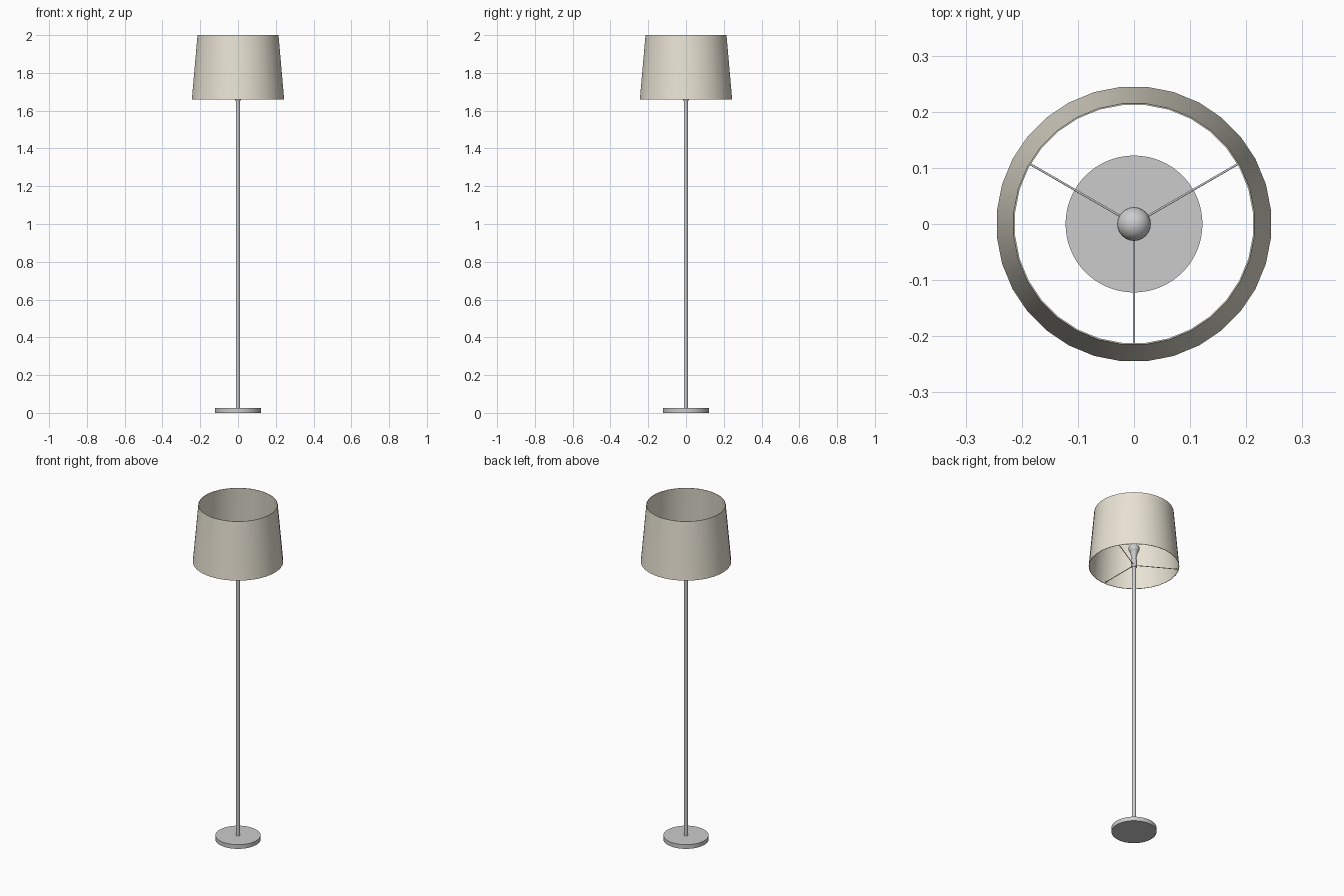
import bpy, math
from mathutils import Vector

if "Cube" in bpy.data.objects:
    bpy.data.objects.remove(bpy.data.objects["Cube"])


def lathe(name, profile, sides, closed=False, turn=0.0, angle=35):
    """Revolve an (r, z) profile around z; r = 0 makes a pole vertex."""
    verts, rings = [], []
    for r, z in profile:
        start = len(verts)
        if r == 0:
            verts.append((0, 0, z))
            rings.append([start] * sides)
        else:
            for i in range(sides):
                a = 2 * math.pi * i / sides + turn
                verts.append((r * math.cos(a), r * math.sin(a), z))
            rings.append(list(range(start, start + sides)))
    pairs = list(zip(rings, rings[1:]))
    if closed:
        pairs.append((rings[-1], rings[0]))
    faces = []
    for lo, hi in pairs:
        for i in range(sides):
            j = (i + 1) % sides
            quad = [lo[i], lo[j], hi[j], hi[i]]
            faces.append(list(dict.fromkeys(quad)))
    mesh = bpy.data.meshes.new(name)
    mesh.from_pydata(verts, [], faces)
    obj = bpy.data.objects.new(name, mesh)
    bpy.context.collection.objects.link(obj)
    smooth(obj, angle)
    return obj


def smooth(obj, angle):
    bpy.ops.object.select_all(action='DESELECT')
    obj.select_set(True)
    bpy.context.view_layer.objects.active = obj
    bpy.ops.object.shade_smooth_by_angle(angle=math.radians(angle))


def rod(name, a, b, radius):
    a, b = Vector(a), Vector(b)
    d = b - a
    bpy.ops.mesh.primitive_cylinder_add(vertices=10, radius=radius, depth=d.length, location=(a + b) / 2)
    obj = bpy.context.object
    obj.name = name
    obj.rotation_euler = d.to_track_quat('Z', 'Y').to_euler()
    smooth(obj, 40)


# Round foot and pole
lathe("base", [(0, 0), (0.122, 0), (0.122, 0.025), (0, 0.025)], 64)
lathe("pole", [(0, 0.02), (0.0115, 0.02), (0.0115, 1.665), (0, 1.665)], 24)

# Bulb socket
lathe("socket", [(0, 1.655), (0.015, 1.655), (0.017, 1.66), (0.017, 1.70),
                 (0.014, 1.705), (0, 1.705)], 24)

# Pear-shaped bulb: narrow neck flowing into a sphere
R, C = 0.03, 1.77
bulb = [(0, 1.70), (0.013, 1.70), (0.014, 1.718), (0.019, 1.738)]
for k in range(-4, 9):
    t = math.radians(k * 11.25)
    bulb.append((R * math.cos(t) if k < 8 else 0, C + R * math.sin(t)))
lathe("bulb", bulb, 24)

# Three spokes holding the shade
for n, deg in enumerate((30, 150, 270), 1):
    c, s = math.cos(math.radians(deg)), math.sin(math.radians(deg))
    rod(f"shade_spoke_{n}", (0.012 * c, 0.012 * s, 1.667), (0.242 * c, 0.242 * s, 1.667), 0.002)

# Thin tapered shade, open at both ends
shade = lathe("shade", [(0.2455, 1.66), (0.2155, 2.0), (0.2130, 2.0), (0.2430, 1.66)],
              32, closed=True, turn=math.pi / 32)
fabric = bpy.data.materials.new("shade_fabric")
fabric.diffuse_color = (0.80, 0.76, 0.65, 1)
fabric.use_nodes = True
fabric.node_tree.nodes["Principled BSDF"].inputs["Base Color"].default_value = fabric.diffuse_color
shade.data.materials.append(fabric)
